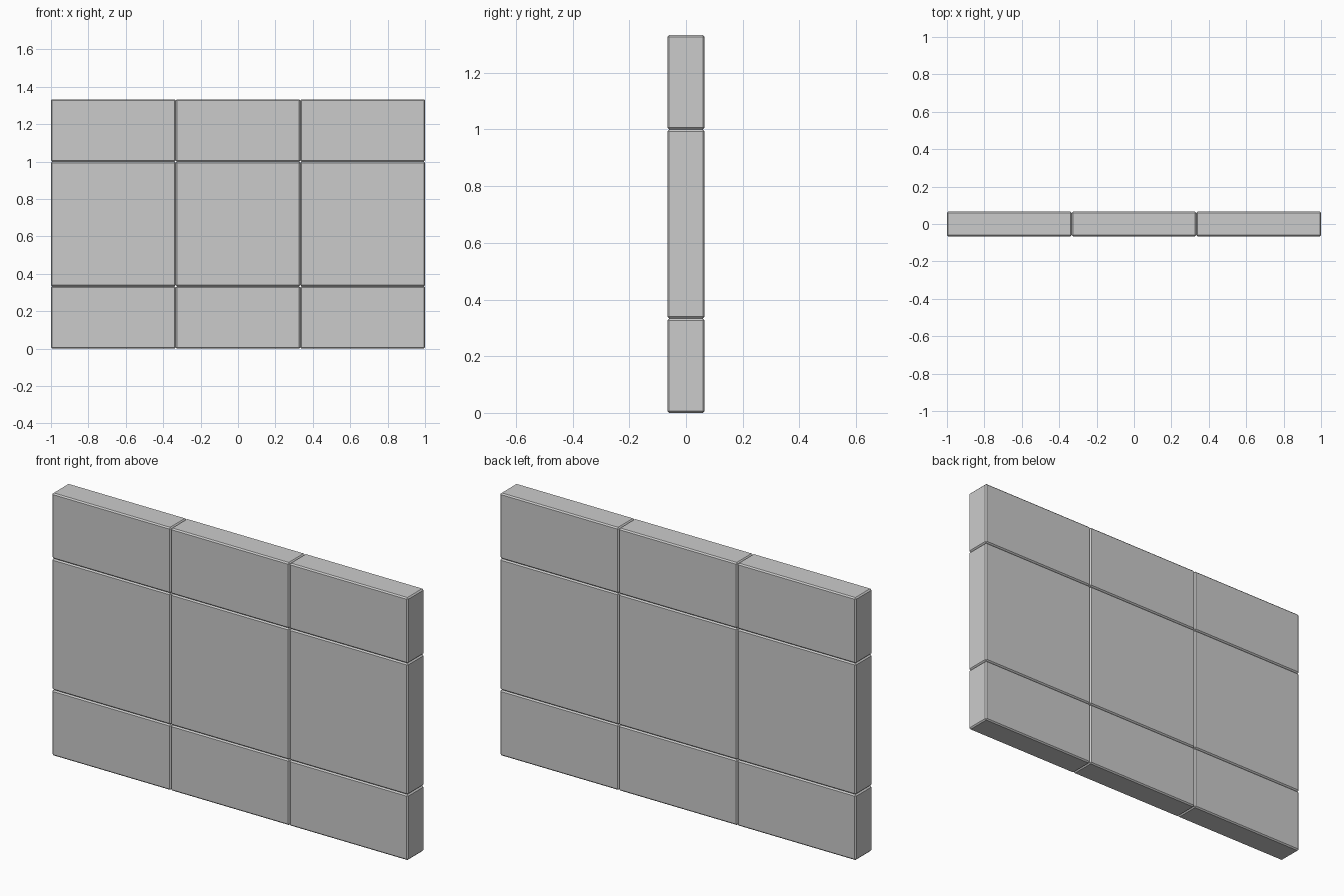
import bpy

if "Cube" in bpy.data.objects:
    bpy.data.objects.remove(bpy.data.objects["Cube"])

THICK = 0.132
BEVEL = 0.0065
X_EDGES = [-1, -1 / 3, 1 / 3, 1]
Z_EDGES = [0, 1 / 3, 1, 4 / 3]
ROW_NAMES = ["bottom", "middle", "top"]
COL_NAMES = ["left", "centre", "right"]


def block(name, x0, x1, z0, z1):
    """One wall block with chamfered edges."""
    bpy.ops.mesh.primitive_cube_add(size=1, location=((x0 + x1) / 2, 0, (z0 + z1) / 2))
    ob = bpy.context.object
    ob.name = name
    ob.scale = (x1 - x0, THICK, z1 - z0)
    bpy.ops.object.transform_apply(location=False, rotation=False, scale=True)
    mod = ob.modifiers.new("chamfer", 'BEVEL')
    mod.width = BEVEL
    mod.segments = 1
    return ob


# Wall: three columns by three rows of touching blocks
for r, row in enumerate(ROW_NAMES):
    for c, col in enumerate(COL_NAMES):
        block(f"wall_block_{row}_{col}", X_EDGES[c], X_EDGES[c + 1], Z_EDGES[r], Z_EDGES[r + 1])
